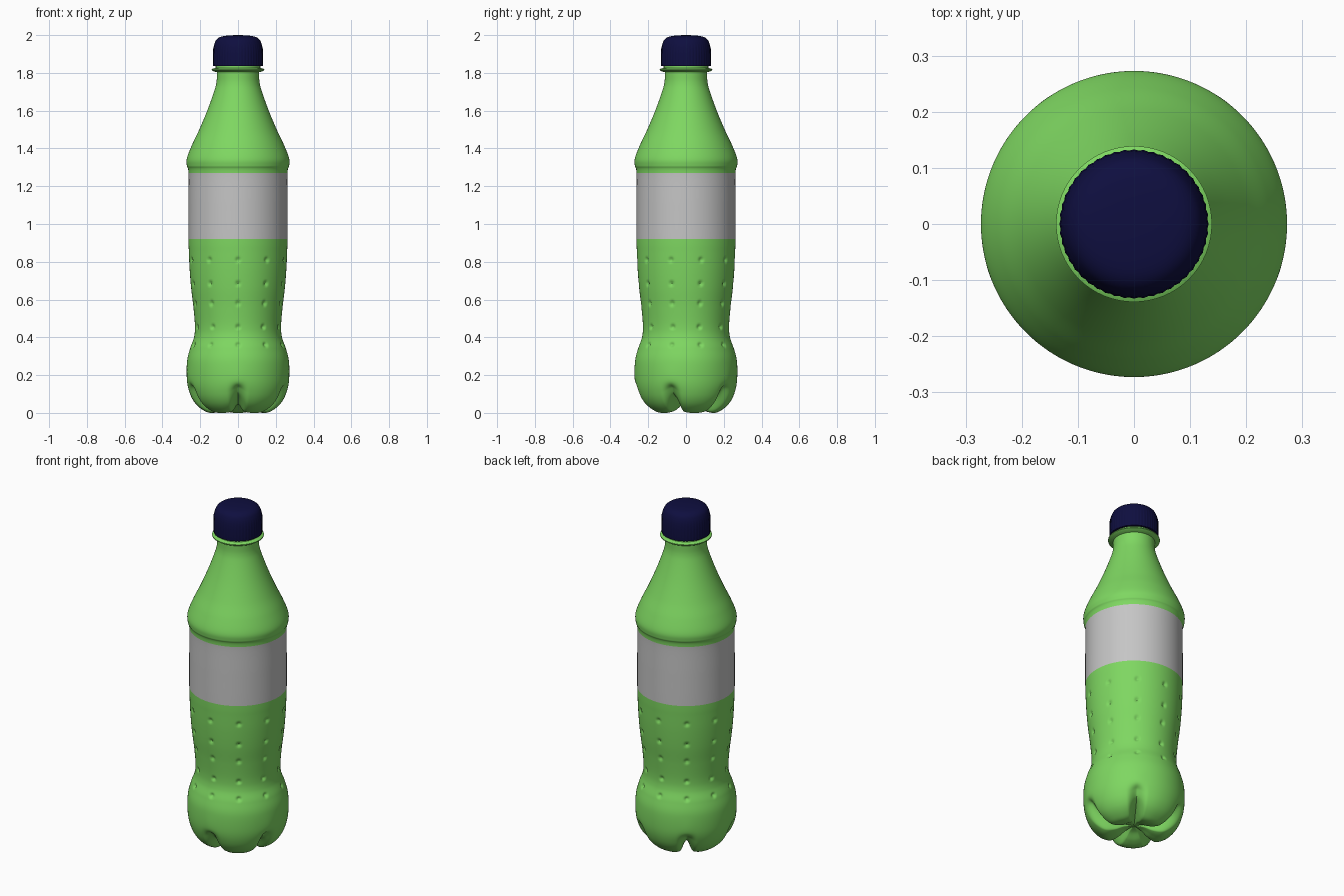
import bpy, bmesh, math
from mathutils import Vector

cube = bpy.data.objects.get("Cube")
if cube:
    bpy.data.objects.remove(cube, do_unlink=True)


def material(name, rgb):
    m = bpy.data.materials.new(name)
    m.use_nodes = True
    m.diffuse_color = (*rgb, 1)
    m.node_tree.nodes["Principled BSDF"].inputs["Base Color"].default_value = (*rgb, 1)
    return m


GREEN = material("green plastic", (0.21, 0.68, 0.12))
GREY = material("grey label", (0.56, 0.56, 0.56))
NAVY = material("navy cap", (0.0045, 0.0045, 0.05))


def smooth_path(points, steps):
    """Catmull-Rom samples through (radius, height) points."""
    p = [Vector(q) for q in points]
    p = [p[0]] + p + [p[-1]]
    out = []
    for a, b, c, d in zip(p, p[1:], p[2:], p[3:]):
        for i in range(steps):
            t = i / steps
            out.append(0.5 * (2 * b + (c - a) * t + (2 * a - 5 * b + 4 * c - d) * t * t
                              + (3 * b - a - 3 * c + d) * t ** 3))
    return out + [p[-1]]


def revolve(name, rows, sides, surface, mats, angle=40):
    """Skin rings of surface(row, angle) -> (radius, height)."""
    bm = bmesh.new()
    rings = []
    for row in rows:
        ring = []
        for k in range(sides):
            a = -math.pi / 2 + math.tau * k / sides
            r, z = surface(row, a)
            ring.append(bm.verts.new((r * math.cos(a), r * math.sin(a), z)))
        rings.append(ring)
    for low, high in zip(rings, rings[1:]):
        for k in range(sides):
            n = (k + 1) % sides
            bm.faces.new((low[k], low[n], high[n], high[k]))
    bmesh.ops.remove_doubles(bm, verts=bm.verts, dist=0.0002)
    bmesh.ops.recalc_face_normals(bm, faces=bm.faces)
    mesh = bpy.data.meshes.new(name)
    bm.to_mesh(mesh)
    bm.free()
    for m in mats:
        mesh.materials.append(m)
    obj = bpy.data.objects.new(name, mesh)
    bpy.context.collection.objects.link(obj)
    bpy.ops.object.select_all(action='DESELECT')
    obj.select_set(True)
    bpy.context.view_layer.objects.active = obj
    bpy.ops.object.shade_smooth_by_angle(angle=math.radians(angle))
    return obj


# Base outlines: through the middle of a foot, and along a groove between feet
foot = [(0, 0.045), (0.05, 0.035), (0.1, 0.01), (0.15, 0), (0.19, 0.016),
        (0.228, 0.05), (0.255, 0.1)]
groove = [(0, 0.045), (0.05, 0.052), (0.1, 0.065), (0.14, 0.075), (0.18, 0.088),
          (0.212, 0.105), (0.238, 0.135)]
# Shared outline from the feet up to the neck
body = [(0.27, 0.17), (0.27, 0.27), (0.254, 0.34), (0.233, 0.4), (0.228, 0.46),
        (0.236, 0.56), (0.248, 0.66), (0.256, 0.76), (0.26, 0.85), (0.262, 0.92),
        (0.262, 1.1), (0.262, 1.27), (0.271, 1.31), (0.27, 1.35), (0.243, 1.42),
        (0.205, 1.5), (0.163, 1.6), (0.127, 1.7), (0.114, 1.75), (0.112, 1.8),
        (0.112, 1.85)]
body_rows = list(zip(smooth_path(foot + body, 12), smooth_path(groove + body, 12)))

LOBES = 5
COLUMNS = 10
DIMPLE_HEIGHTS = (0.36, 0.455, 0.58, 0.685, 0.81)


def body_surface(row, a):
    outer, inner = row
    phase = a + math.pi / 2
    # Narrow channel plus broad rounding of each foot
    step = math.tau / LOBES
    off = abs((phase + step / 2) % step - step / 2)
    t = min(off / 0.24, 1)
    narrow = 1 - t * t * (3 - 2 * t)
    broad = (1 - abs(math.sin(phase * LOBES / 2))) ** 1.5
    r, z = outer.lerp(inner, 0.65 * narrow + 0.35 * broad)
    # Rows of small pressed dimples
    step = math.tau / COLUMNS
    off = ((phase + step / 2) % step - step / 2) * r
    for h in DIMPLE_HEIGHTS:
        d = math.hypot(off, z - h) / 0.018
        if d < 1:
            r -= 0.013 * (1 - d) ** 1.2
    return r, z


bottle = revolve("bottle_body", body_rows, 240, body_surface, [GREEN, GREY], 50)
for f in bottle.data.polygons:
    f.material_index = int(0.92 < f.center.z < 1.27)

# Support ring under the cap
ring_outline = [(0.11, 1.803), (0.132, 1.809), (0.139, 1.814), (0.139, 1.819),
                (0.132, 1.823), (0.118, 1.826), (0.118, 1.84)]
revolve("neck_ring", ring_outline, 64, lambda row, a: row, [GREEN])

# Rounded cap with a finely ribbed skirt
cap_outline = [(0.1, 1.836), (0.131, 1.836), (0.132, 1.85), (0.132, 1.9), (0.13, 1.93)]
cap_outline += smooth_path([(0.126, 1.95), (0.115, 1.975), (0.092, 1.991),
                            (0.05, 1.998), (0, 2.0)], 4)


def cap_surface(row, a):
    r, z = row
    rib = 0.001 * math.cos(a * 48) if 1.836 <= z < 1.94 else 0
    return r + rib, z


revolve("cap", cap_outline, 192, cap_surface, [NAVY], 50)
